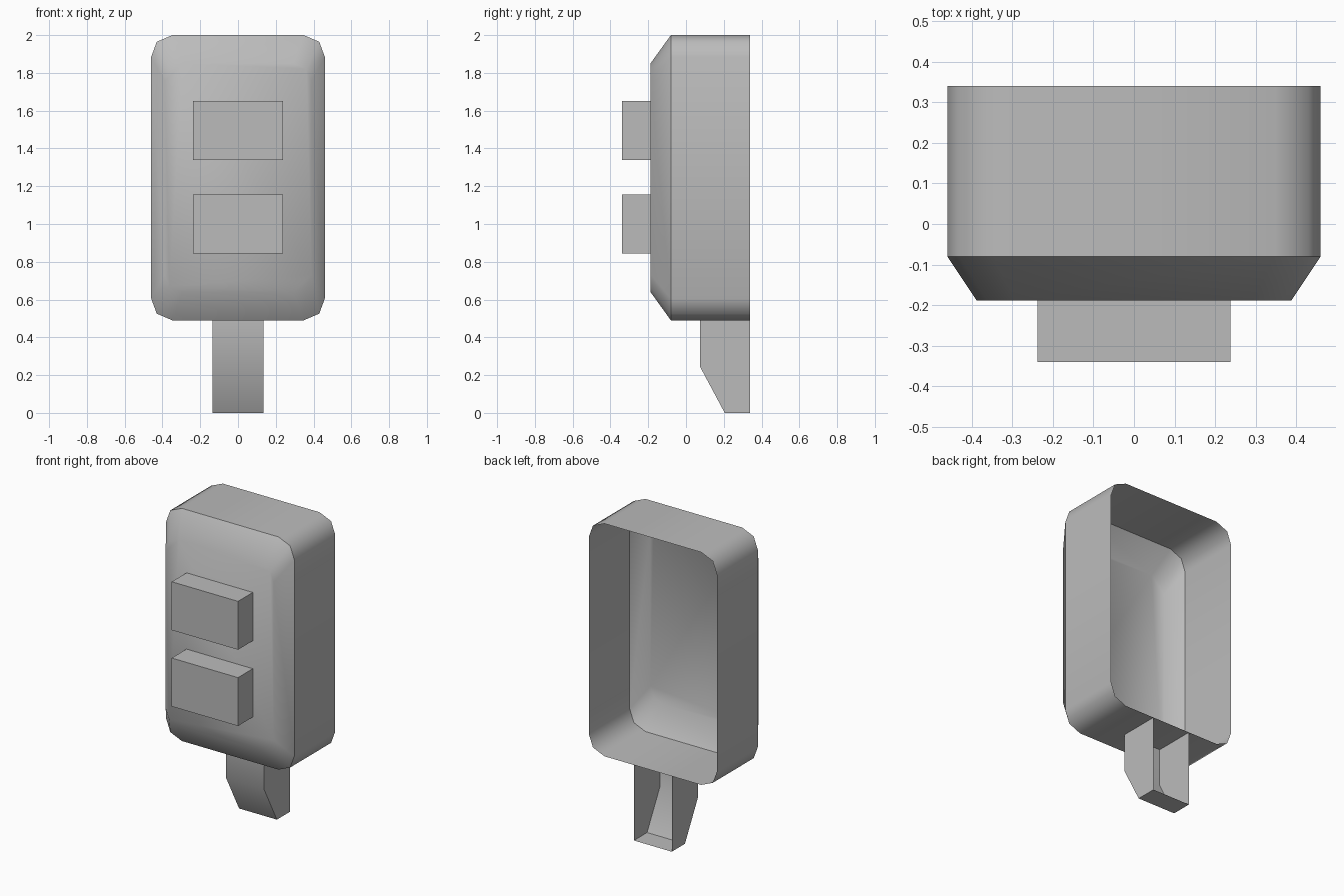
import bpy, bmesh

if "Cube" in bpy.data.objects:
    bpy.data.objects.remove(bpy.data.objects["Cube"])

grey = bpy.data.materials.new("plain grey")
grey.use_nodes = True
colour = (0.5, 0.5, 0.5, 1)
grey.diffuse_color = colour
grey.node_tree.nodes["Principled BSDF"].inputs["Base Color"].default_value = colour


def finish(name, bm):
    mesh = bpy.data.meshes.new(name)
    bm.to_mesh(mesh)
    bm.free()
    mesh.materials.append(grey)
    obj = bpy.data.objects.new(name, mesh)
    bpy.context.collection.objects.link(obj)
    return obj


def bridge(bm, a, b, closed=True):
    """Join two rows of vertices with quads."""
    n = len(a)
    for i in range(n if closed else n - 1):
        j = (i + 1) % n
        bm.faces.new((a[i], a[j], b[j], b[i]))


def corner_ring(bm, y, width, height):
    """Rounded rectangle with two-segment corners, counter-clockwise from the front."""
    corner = [(1, 0.846), (0.935, 0.953), (0.755, 1)]
    pts = []
    for sx, sz in ((1, 1), (-1, 1), (-1, -1), (1, -1)):
        part = [(sx * x, sz * z) for x, z in corner]
        pts += part if sx * sz > 0 else part[::-1]
    return [bm.verts.new((x * width, y, 1.245 + z * height)) for x, z in pts]


# Housing: thin shell, open at the back, with a sloped front rim
bm = bmesh.new()
back = corner_ring(bm, 0.34, 0.46, 0.755)
rim = corner_ring(bm, -0.08, 0.46, 0.755)
front = corner_ring(bm, -0.188, 0.388, 0.605)
bridge(bm, back, rim)
bridge(bm, rim, front)
bm.faces.new(front)
bmesh.ops.recalc_face_normals(bm, faces=bm.faces)
for f in bm.faces:
    f.smooth = True
rim_set = set(rim)
for e in bm.edges:
    e.smooth = not rim_set.issuperset(e.verts)
finish("housing", bm)

# Stem: channel with a tapered front, open at the back and top
bm = bmesh.new()
profile = [(0.073, 0.49), (0.073, 0.247), (0.205, 0), (0.34, 0)]
left, right = [[bm.verts.new((x, y, z)) for y, z in profile] for x in (0.136, -0.136)]
bridge(bm, left, right, closed=False)
for side in (left, right):
    top_back = bm.verts.new((side[0].co.x, 0.34, 0.49))
    bm.faces.new(side + [top_back])
bmesh.ops.recalc_face_normals(bm, faces=bm.faces)
bm.normal_update()
for f in bm.faces:
    f.smooth = f.normal.y < -0.5
for e in bm.edges:
    e.smooth = all(f.smooth for f in e.link_faces)
finish("stem", bm)

# Two raised blocks on the front
for name, z in (("lower_block", 1.0), ("upper_block", 1.495)):
    bm = bmesh.new()
    bmesh.ops.create_cube(bm, size=1)
    bmesh.ops.scale(bm, vec=(0.476, 0.152, 0.314), verts=bm.verts)
    bmesh.ops.translate(bm, vec=(0, -0.264, z), verts=bm.verts)
    hidden = [f for f in bm.faces if f.normal.y > 0.5]
    bmesh.ops.delete(bm, geom=hidden, context="FACES_ONLY")
    finish(name, bm)
